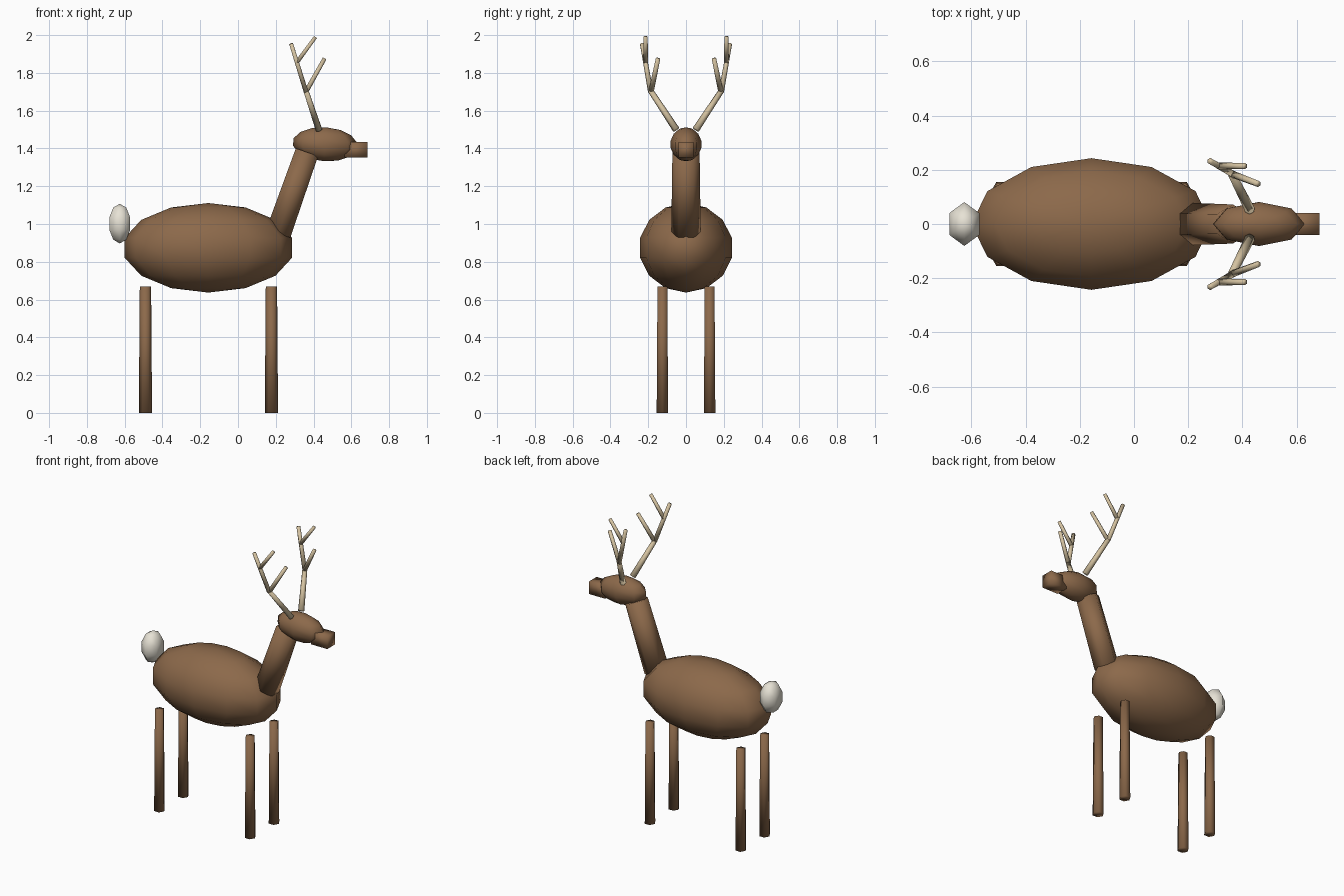
import bpy, bmesh, math
from mathutils import Vector, Matrix

cube = bpy.data.objects.get("Cube")
if cube:
    bpy.data.objects.remove(cube, do_unlink=True)


def material(name, rgb):
    mat = bpy.data.materials.new(name)
    mat.use_nodes = True
    mat.diffuse_color = (*rgb, 1)
    mat.node_tree.nodes["Principled BSDF"].inputs["Base Color"].default_value = (*rgb, 1)
    return mat


brown = material("coat_brown", (0.262, 0.141, 0.069))
white = material("tail_white", (0.84, 0.80, 0.70))
bone = material("antler_bone", (0.658, 0.539, 0.352))


def finish(name, bm, mat):
    mesh = bpy.data.meshes.new(name)
    for face in bm.faces:
        face.smooth = True
    bm.to_mesh(mesh)
    bm.free()
    mesh.materials.append(mat)
    obj = bpy.data.objects.new(name, mesh)
    bpy.context.collection.objects.link(obj)
    return obj


def ellipsoid(name, center, radii, segments, rings, mat, tilt=0):
    bm = bmesh.new()
    place = (Matrix.Translation(center) @ Matrix.Rotation(tilt, 4, 'Y')
             @ Matrix.Diagonal((*radii, 1)))
    bmesh.ops.create_uvsphere(bm, u_segments=segments, v_segments=rings, radius=1, matrix=place)
    finish(name, bm, mat)


def rod(name, start, end, r_start, r_end, mat, sides=6, spin=0):
    start, end = Vector(start), Vector(end)
    axis = end - start
    turn = Vector((0, 0, 1)).rotation_difference(axis).to_matrix().to_4x4()
    place = Matrix.Translation((start + end) / 2) @ turn @ Matrix.Rotation(spin, 4, 'Z')
    bm = bmesh.new()
    bmesh.ops.create_cone(bm, cap_ends=True, segments=sides, radius1=r_start,
                          radius2=r_end, depth=axis.length, matrix=place)
    finish(name, bm, mat)


# Body, neck, head and tail
ellipsoid("body", (-0.157, 0, 0.874), (0.4545, 0.249, 0.237), 12, 7, brown)
rod("neck", (0.213, 0, 0.95), (0.365, 0, 1.38), 0.078, 0.072, brown)
ellipsoid("head", (0.461, 0, 1.422), (0.173, 0.083, 0.09), 8, 7, brown, math.radians(4))
ellipsoid("tail", (-0.626, 0, 1.002), (0.067, 0.085, 0.105), 6, 5, white)

# Snout block
bm = bmesh.new()
bmesh.ops.create_cube(bm, size=1, matrix=Matrix.Translation((0.625, 0, 1.392))
                      @ Matrix.Diagonal((0.12, 0.082, 0.082, 1)))
finish("snout", bm, brown)

# Legs and antlers, one set per side
antler = {
    "beam": ((0.428, 0.052, 1.50), (0.36, 0.187, 1.705), 0.019, 0.015),
    "front_tine": ((0.36, 0.185, 1.70), (0.458, 0.148, 1.875), 0.014, 0.012),
    "upper_beam": ((0.36, 0.187, 1.70), (0.281, 0.232, 1.955), 0.014, 0.012),
    "top_tine": ((0.311, 0.214, 1.855), (0.410, 0.214, 1.99), 0.013, 0.011),
}
for side, s in (("left", 1), ("right", -1)):
    for place, x in (("front", 0.177), ("back", -0.49)):
        rod(f"{place}_leg_{side}", (x, s * 0.125, 0), (x, s * 0.125, 0.67),
            0.035, 0.030, brown, spin=math.radians(30))
    for part, (a, b, r1, r2) in antler.items():
        rod(f"antler_{part}_{side}", (a[0], s * a[1], a[2]), (b[0], s * b[1], b[2]),
            r1, r2, bone)
